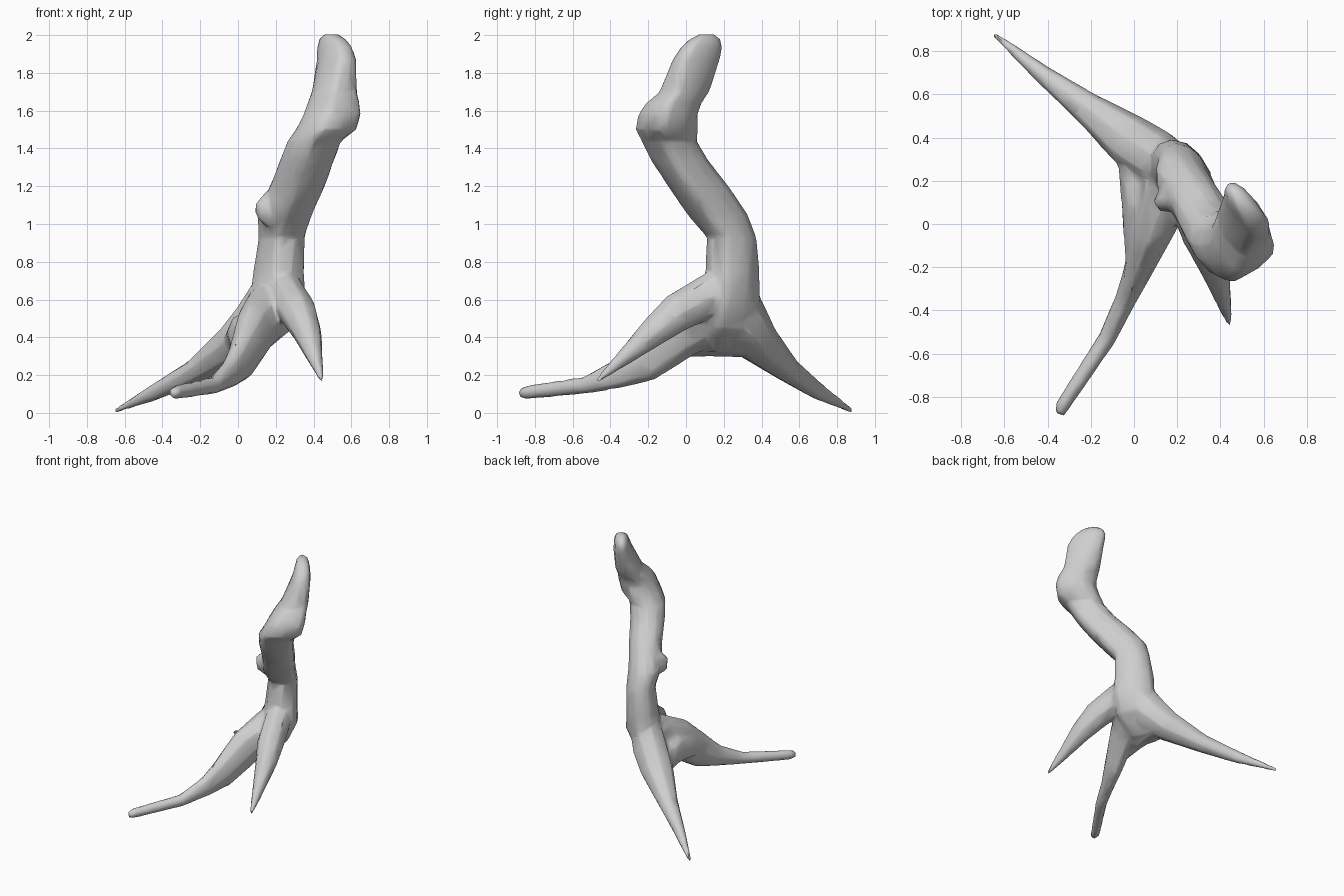
import bpy, bmesh
from math import sin, cos, pi, radians
from mathutils import Vector

cube = bpy.data.objects.get("Cube")
if cube:
    bpy.data.objects.remove(cube, do_unlink=True)

mat = bpy.data.materials.new("pale grey wood")
mat.use_nodes = True
grey = (0.62, 0.62, 0.62, 1)
mat.diffuse_color = grey
mat.node_tree.nodes["Principled BSDF"].inputs["Base Color"].default_value = grey
UP = Vector((0, 0, 1))
bm = bmesh.new()


def boxy(value, power):
    return abs(value) ** power * (1 if value > 0 else -1)


def loft(rings, flat_angle=None, sides=8):
    """Skin oval rings (x, y, z, half width, half height) along a path.
    With flat_angle the rings lie level, turned by that angle, and
    their front half is squared off."""
    pts = [Vector(r[:3]) for r in rings]
    loops = []
    for i, (p, r) in enumerate(zip(pts, rings)):
        if flat_angle is not None:
            a = Vector((cos(flat_angle), sin(flat_angle), 0))
            b = UP.cross(a)
        else:
            along = (pts[min(i + 1, len(pts) - 1)] - pts[max(i - 1, 0)]).normalized()
            a = along.cross(UP).normalized()
            b = a.cross(along)
        loop = []
        for k in range(sides):
            t = 2 * pi * k / sides
            power = 0.55 if flat_angle is not None and sin(t) < -0.01 else 1
            loop.append(bm.verts.new(p + a * r[3] * boxy(cos(t), power)
                                     + b * r[4] * boxy(sin(t), power)))
        loops.append(loop)
    for low, high in zip(loops, loops[1:]):
        for k in range(sides):
            n = (k + 1) % sides
            bm.faces.new((low[k], low[n], high[n], high[k]))
    bm.faces.new(loops[0])
    bm.faces.new(loops[-1])


# Leaning, S-shaped trunk with an overhanging brow
loft([
    (.04, .20, .32, .07, .11),
    (.12, .22, .45, .14, .17),
    (.20, .245, .60, .13, .155),
    (.205, .255, .75, .115, .145),
    (.222, .25, .93, .105, .13),
    (.235, .177, 1.05, .12, .165),
    (.303, .075, 1.20, .12, .165),
    (.352, -.02, 1.33, .125, .15),
    (.395, -.08, 1.44, .13, .14),
    (.455, -.09, 1.50, .145, .16),
    (.487, -.085, 1.58, .137, .15),
    (.495, -.055, 1.64, .12, .145),
    (.50, .0, 1.70, .10, .135),
    (.515, .06, 1.87, .068, .14),
    (.505, .09, 1.94, .055, .125),
    (.495, .105, 1.98, .045, .09),
    (.49, .11, 2.005, .025, .045),
], flat_angle=radians(36), sides=12)

# Front root, with a bent knee
loft([
    (.17, .20, .55, .13, .15),
    (.09, -.02, .44, .10, .15),
    (.015, -.225, .275, .065, .12),
    (-.04, -.35, .21, .05, .08),
    (-.125, -.53, .147, .042, .046),
    (-.33, -.84, .108, .034, .037),
    (-.345, -.88, .105, .024, .026),
])

# Back root, tapering to a point
loft([
    (.18, .25, .62, .12, .13),
    (.10, .31, .48, .13, .14),
    (-.01, .38, .37, .125, .115),
    (-.22, .54, .225, .075, .068),
    (-.42, .69, .12, .045, .048),
    (-.65, .88, .01, .012, .012),
])

# Short side root
loft([
    (.23, .20, .66, .10, .12),
    (.32, -.05, .53, .10, .105),
    (.365, -.17, .43, .08, .08),
    (.445, -.47, .17, .012, .012),
])

# Web of wood joining the two long roots
loft([
    (.03, -.18, .35, .07, .07),
    (.05, .10, .42, .11, .12),
    (.03, .34, .38, .11, .09),
])

# Knob growing out of the trunk
loft([
    (.24, .17, 1.08, .08, .11),
    (.16, .115, 1.075, .07, .10),
    (.105, .085, 1.07, .03, .05),
])

bmesh.ops.recalc_face_normals(bm, faces=bm.faces)
mesh = bpy.data.meshes.new("gnarled_stump")
bm.to_mesh(mesh)
bm.free()
mesh.materials.append(mat)
stump = bpy.data.objects.new("gnarled_stump", mesh)
bpy.context.collection.objects.link(stump)
bpy.ops.object.select_all(action="DESELECT")
stump.select_set(True)
bpy.context.view_layer.objects.active = stump

# Fuse the parts into one skin, soften the joints, then reduce to broad facets
fuse = stump.modifiers.new("fuse", "REMESH")
fuse.mode = "VOXEL"
fuse.voxel_size = 0.012
soften = stump.modifiers.new("soften", "SMOOTH")
soften.factor = 0.5
soften.iterations = 5
reduce = stump.modifiers.new("reduce", "DECIMATE")
reduce.ratio = 0.04
for name in ("fuse", "soften", "reduce"):
    bpy.ops.object.modifier_apply(modifier=name)
bpy.ops.object.shade_smooth_by_angle(angle=radians(60))
